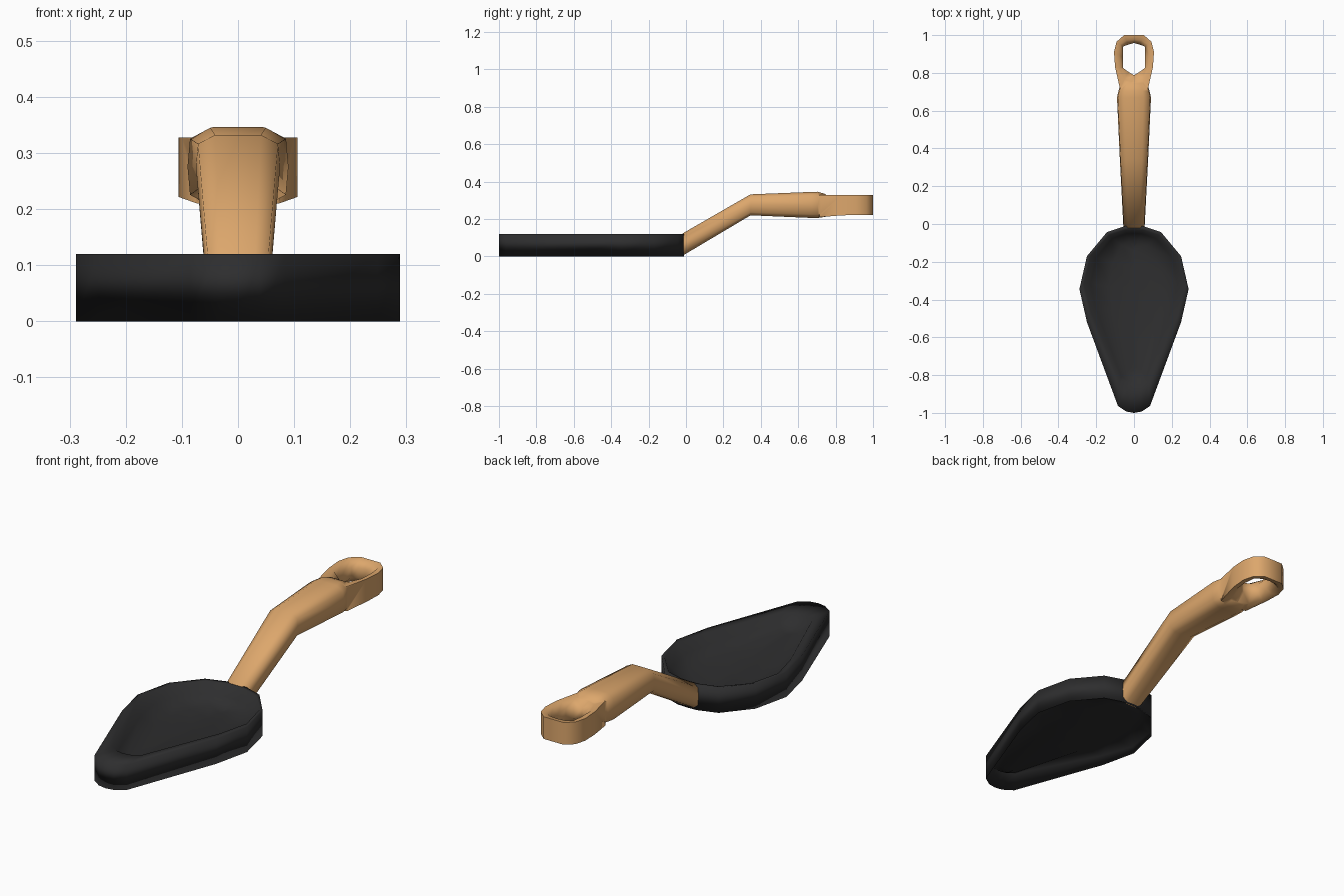
import bpy, bmesh, math

if "Cube" in bpy.data.objects:
    bpy.data.objects.remove(bpy.data.objects["Cube"])


def material(name, rgb):
    m = bpy.data.materials.new(name)
    m.diffuse_color = (*rgb, 1)
    m.use_nodes = True
    m.node_tree.nodes["Principled BSDF"].inputs["Base Color"].default_value = m.diffuse_color
    return m


black = material("black metal", (0.027, 0.027, 0.028))
wood = material("tan wood", (0.72, 0.385, 0.15))


def smooth(ob, angle):
    bpy.ops.object.select_all(action='DESELECT')
    bpy.context.view_layer.objects.active = ob
    ob.select_set(True)
    bpy.ops.object.shade_smooth_by_angle(angle=math.radians(angle))


def loft(name, loops, mat, closed=False, caps=False):
    """Bridge equal-length point loops into a surface."""
    bm = bmesh.new()
    rings = [[bm.verts.new(p) for p in lp] for lp in loops]
    n = len(rings[0])
    pairs = list(zip(rings, rings[1:]))
    if closed:
        pairs.append((rings[-1], rings[0]))
    for a, b in pairs:
        for i in range(n):
            j = (i + 1) % n
            bm.faces.new((a[i], a[j], b[j], b[i]))
    if caps:
        bm.faces.new(rings[0])
        bm.faces.new(rings[-1])
    bmesh.ops.remove_doubles(bm, verts=bm.verts, dist=0.0005)
    bmesh.ops.dissolve_degenerate(bm, edges=bm.edges, dist=0.0005)
    bmesh.ops.recalc_face_normals(bm, faces=bm.faces)
    me = bpy.data.meshes.new(name)
    bm.to_mesh(me)
    bm.free()
    me.materials.append(mat)
    ob = bpy.data.objects.new(name, me)
    bpy.context.collection.objects.link(ob)
    return ob


def mirror(half):
    """Close a half outline that starts and ends on x = 0."""
    return half + [(-x, y) for x, y in half[-2:0:-1]]


# Blade: leaf-shaped outline with a dished top and a keeled hollow underside
leaf = mirror([(0, -0.01), (0.05, -0.012), (0.143, -0.043), (0.249, -0.17),
               (0.289, -0.345), (0.249, -0.52), (0.085, -0.963),
               (0.04, -0.993), (0, -1.0)])


def ring(sx, back, front, z_back, z_front):
    """Leaf outline squeezed to run from y = -back to y = -front."""
    pts = []
    for x, y in leaf:
        t = (-y - 0.01) / 0.99
        pts.append((x * sx, -back - (front - back) * t,
                    z_back + (z_front - z_back) * t))
    return pts


blade = loft("blade", [
    ring(0, 0.12, 0.78, 0.032, 0.065),      # dish floor line
    ring(0.45, 0.09, 0.80, 0.04, 0.07),
    ring(0.80, 0.05, 0.835, 0.068, 0.088),
    ring(0.92, 0.03, 0.87, 0.118, 0.118),   # inner rim
    ring(1, 0.01, 1.0, 0.12, 0.12),         # outer wall
    ring(1, 0.01, 1.0, 0, 0),
    ring(0.97, 0.02, 0.985, 0.005, 0.085),  # inside of the wall
    ring(0.5, 0.025, 0.94, 0.002, 0.055),
    ring(0, 0.03, 0.90, 0.0, 0.035),        # keel
], black)
smooth(blade, 180)

# Grip: chamfered bar that rises from the blade and swells towards the ring
section = [(0.55, 1), (0.95, 0.72), (1, 0), (0.95, -0.72), (0.55, -1)]
section += [(-x, z) for x, z in reversed(section)]
stations = [(-0.02, 0.056, 0.003, 0.122), (0.345, 0.075, 0.22, 0.332),
            (0.67, 0.09, 0.206, 0.345), (0.705, 0.082, 0.206, 0.346),
            (0.745, 0.068, 0.212, 0.334), (0.772, 0.03, 0.25, 0.30)]
handle = loft("handle", [[(x * w, y, (lo + hi) / 2 + z * (hi - lo) / 2)
                          for x, z in section] for y, w, lo, hi in stations],
              wood, caps=True)

# Hanging ring: flat outer wall rounding in to a six-sided hole
outer = mirror([(0, 0.70), (0.074, 0.715), (0.1, 0.83), (0.106, 0.91),
                (0.092, 0.965), (0.052, 1.0), (0, 1.0)])
hole = mirror([(0, 0.787), (0.03, 0.806), (0.057, 0.825), (0.057, 0.88),
               (0.057, 0.94), (0.03, 0.95), (0, 0.958)])


def between(t, z):
    """Loop part way from the outer wall to the hole; the neck sits lower."""
    pts = []
    for a, b in zip(outer, hole):
        y = a[1] + (b[1] - a[1]) * t
        drop = 0.012 * min(1, max(0, (0.86 - y) / 0.15)) if z < 0.24 else 0
        pts.append((a[0] + (b[0] - a[0]) * t, y, z - drop))
    return pts


loop = loft("hanging_ring", [between(0, 0.222), between(0, 0.328),
                             between(0.55, 0.325), between(1, 0.3),
                             between(1, 0.25), between(0.55, 0.225)],
            wood, closed=True)

# Fuse the ring onto the grip
fuse = handle.modifiers.new("fuse", 'BOOLEAN')
fuse.operation = 'UNION'
fuse.solver = 'EXACT'
fuse.object = loop
bpy.context.view_layer.objects.active = handle
bpy.ops.object.modifier_apply(modifier="fuse")
bpy.data.objects.remove(loop)
smooth(handle, 80)
